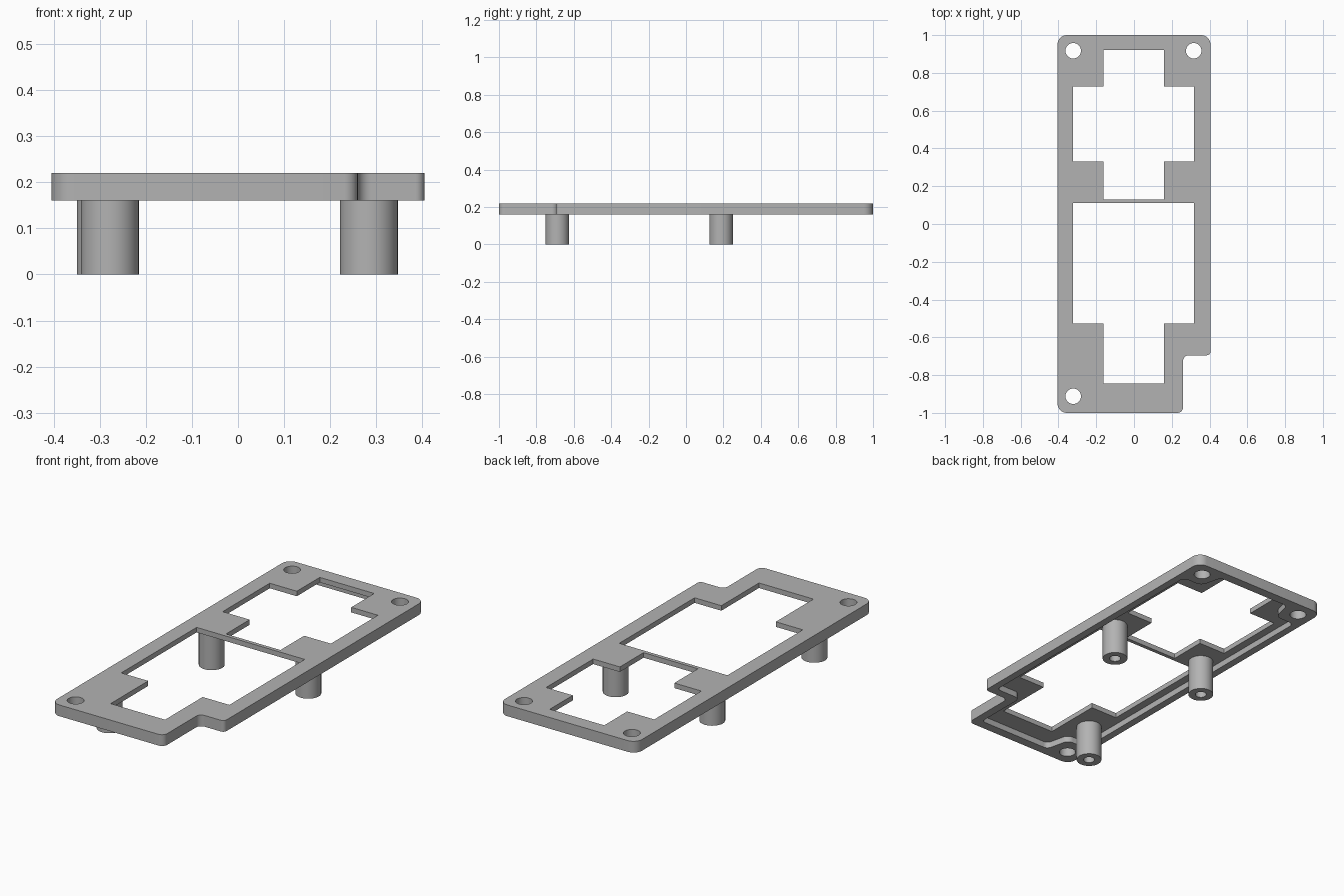
import bpy, bmesh, math
from mathutils import Vector

if "Cube" in bpy.data.objects:
    bpy.data.objects.remove(bpy.data.objects["Cube"])

Z_BOTTOM, Z_STEP, Z_TOP = 0.16, 0.193, 0.22

grey = bpy.data.materials.new("plain grey")
grey.diffuse_color = (0.45, 0.45, 0.45, 1)
grey.use_nodes = True
grey.node_tree.nodes["Principled BSDF"].inputs["Base Color"].default_value = grey.diffuse_color


def rounded(corners, steps=8):
    """Replace each (x, y, radius) corner with a tangent arc."""
    out, n = [], len(corners)
    for i, (x, y, r) in enumerate(corners):
        p = Vector((x, y))
        if r == 0:
            out.append(p)
            continue
        a = (Vector(corners[i - 1][:2]) - p).normalized()
        b = (Vector(corners[(i + 1) % n][:2]) - p).normalized()
        half = a.angle(b) / 2
        c = p + (a + b).normalized() * (r / math.sin(half))
        s, e = p + a * (r / math.tan(half)) - c, p + b * (r / math.tan(half)) - c
        sweep = math.pi - 2 * half
        if s.x * e.y - s.y * e.x < 0:
            sweep = -sweep
        start = math.atan2(s.y, s.x)
        for k in range(steps + 1):
            t = start + sweep * k / steps
            out.append(c + Vector((math.cos(t), math.sin(t))) * r)
    return out


def circle(x, y, r, n=32):
    return [Vector((x + r * math.cos(2 * math.pi * k / n),
                    y + r * math.sin(2 * math.pi * k / n))) for k in range(n)]


def finish(name, bm):
    bmesh.ops.recalc_face_normals(bm, faces=bm.faces)
    me = bpy.data.meshes.new(name)
    bm.to_mesh(me)
    bm.free()
    me.materials.append(grey)
    ob = bpy.data.objects.new(name, me)
    bpy.context.collection.objects.link(ob)
    return ob


def prism(name, pts, z0, z1):
    bm = bmesh.new()
    f = bm.faces.new([bm.verts.new((p[0], p[1], z0)) for p in pts])
    ext = bmesh.ops.extrude_face_region(bm, geom=[f])
    vs = [g for g in ext["geom"] if isinstance(g, bmesh.types.BMVert)]
    bmesh.ops.translate(bm, verts=vs, vec=(0, 0, z1 - z0))
    return finish(name, bm)


def select(ob):
    bpy.ops.object.select_all(action='DESELECT')
    ob.select_set(True)
    bpy.context.view_layer.objects.active = ob


def cut(ob, pts, z0, z1):
    cutter = prism("cutter", pts, z0, z1)
    cutter.hide_render = True
    select(ob)
    m = ob.modifiers.new("cut", 'BOOLEAN')
    m.operation, m.solver, m.object = 'DIFFERENCE', 'EXACT', cutter
    bpy.ops.object.modifier_apply(modifier=m.name)
    bpy.data.objects.remove(cutter)


def smooth(ob):
    select(ob)
    bpy.ops.object.shade_smooth_by_angle(angle=math.radians(30))


# Frame plate with notched corner
plate = prism("frame_plate", rounded([
    (-0.405, -1, 0.05), (0.26, -1, 0.03), (0.26, -0.695, 0.03),
    (0.405, -0.695, 0.02), (0.405, 1, 0.05), (-0.405, 1, 0.05)]), Z_BOTTOM, Z_TOP)

# Recess in the underside, stepping around the screw holes
cut(plate, rounded([
    (-0.365, -0.82, 0.03), (-0.25, -0.82, 0.04), (-0.22, -0.95, 0.03),
    (0.215, -0.95, 0.02), (0.215, -0.65, 0.03), (0.365, -0.65, 0.02),
    (0.365, 0.83, 0.03), (0.25, 0.83, 0.04), (0.22, 0.95, 0.03),
    (-0.22, 0.95, 0.03), (-0.25, 0.83, 0.04), (-0.365, 0.83, 0.03)]),
    0.1, Z_STEP)

# Upper cross-shaped opening
cut(plate, [(-0.162, 0.13), (0.16, 0.13), (0.16, 0.33), (0.318, 0.33),
            (0.318, 0.728), (0.16, 0.728), (0.16, 0.922), (-0.162, 0.922),
            (-0.162, 0.728), (-0.322, 0.728), (-0.322, 0.33), (-0.162, 0.33)], 0.1, 0.3)

# Lower T-shaped opening
cut(plate, [(-0.162, -0.845), (0.16, -0.845), (0.16, -0.527), (0.318, -0.527),
            (0.318, 0.11), (-0.322, 0.11), (-0.322, -0.527), (-0.162, -0.527)], 0.1, 0.3)

# Screw holes
for x, y in ((-0.322, 0.917), (0.316, 0.917), (-0.322, -0.912)):
    cut(plate, circle(x, y, 0.041), 0.1, 0.3)
smooth(plate)

# Hollow standoff posts
for name, x, y in (("left_rear_post", -0.287, 0.188), ("right_rear_post", 0.284, 0.188),
                   ("left_front_post", -0.278, -0.688)):
    post = prism(name, circle(x, y, 0.063), 0, Z_STEP)
    cut(post, circle(x, y, 0.028), -0.05, 0.16)
    smooth(post)
